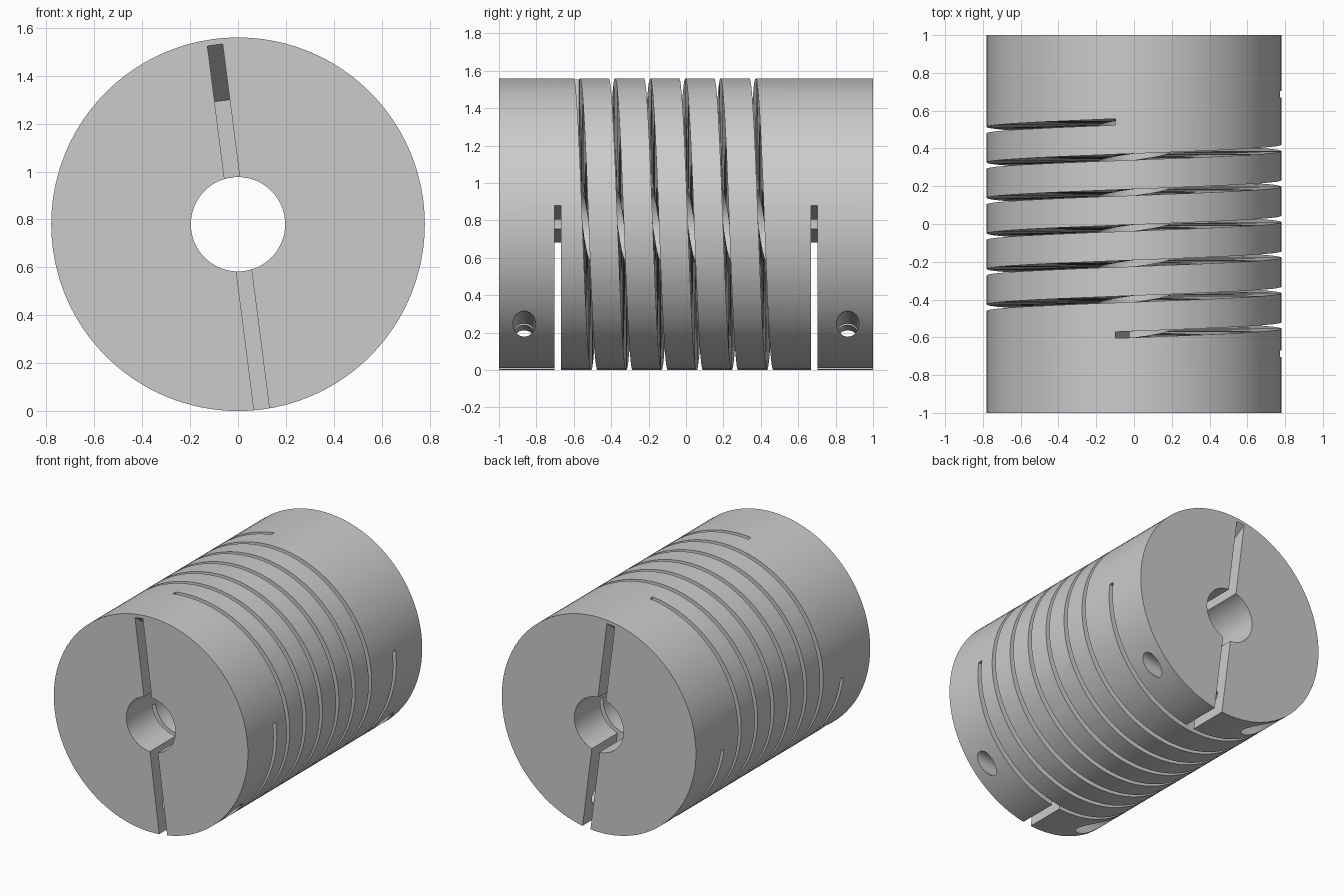
import bpy, bmesh, math
from mathutils import Matrix, Vector

if "Cube" in bpy.data.objects:
    bpy.data.objects.remove(bpy.data.objects["Cube"])

RADIUS, BORE, TILT = 0.78, 0.197, math.radians(7.3)
CENTRE = Matrix.Translation((0, 0, RADIUS))
TILTED = CENTRE @ Matrix.Rotation(-TILT, 4, 'Y')

metal = bpy.data.materials.new("grey_metal")
metal.use_nodes = True
grey = (0.6, 0.6, 0.6, 1)
metal.diffuse_color = grey
metal.node_tree.nodes["Principled BSDF"].inputs["Base Color"].default_value = grey


def finish(name, bm, matrix):
    bmesh.ops.transform(bm, matrix=matrix, verts=bm.verts)
    bmesh.ops.recalc_face_normals(bm, faces=bm.faces)
    mesh = bpy.data.meshes.new(name)
    bm.to_mesh(mesh)
    bm.free()
    mesh.materials.append(metal)
    obj = bpy.data.objects.new(name, mesh)
    bpy.context.collection.objects.link(obj)
    return obj


def cylinder(name, start, end, radius, sides, matrix):
    a, b = Vector(start), Vector(end)
    bm = bmesh.new()
    place = Matrix.Translation((a + b) / 2) @ (b - a).to_track_quat('Z', 'Y').to_matrix().to_4x4()
    bmesh.ops.create_cone(bm, cap_ends=True, segments=sides, radius1=radius,
                          radius2=radius, depth=(b - a).length, matrix=place)
    return finish(name, bm, matrix)


def prism(name, profile, half_width):
    """Extrude a y-z profile sideways, tilted with the clamp."""
    bm = bmesh.new()
    face = bm.faces.new([bm.verts.new((-half_width, y, z)) for y, z in profile])
    new = bmesh.ops.extrude_face_region(bm, geom=[face])["geom"]
    bmesh.ops.translate(bm, vec=(2 * half_width, 0, 0),
                        verts=[v for v in new if isinstance(v, bmesh.types.BMVert)])
    return finish(name, bm, TILTED)


def helix(name, y0, pitch, turns, width, inner, outer, steps):
    """Rectangular ribbon winding around the y axis."""
    bm = bmesh.new()
    rings = []
    for i in range(turns * steps + 1):
        a = -TILT + math.tau * i / steps
        y = y0 + pitch * i / steps
        rings.append([bm.verts.new((r * math.sin(a), y + d * width / 2, r * math.cos(a)))
                      for r, d in ((inner, -1), (outer, -1), (outer, 1), (inner, 1))])
    for p, q in zip(rings, rings[1:]):
        for k in range(4):
            n = (k + 1) % 4
            bm.faces.new((p[k], p[n], q[n], q[k]))
    bm.faces.new(rings[0])
    bm.faces.new(rings[-1])
    return finish(name, bm, CENTRE)


# Main body
body = cylinder("coupling_body", (0, -1, 0), (0, 1, 0), RADIUS, 96, CENTRE)

# Bore and flexing spiral cut
cutters = [
    cylinder("bore_cutter", (0, -1.2, 0), (0, 1.2, 0), BORE, 64, CENTRE),
    helix("spiral_cutter", -0.588, 0.188, 6, 0.033, 0.12, 0.9, 60),
]

# Clamp at each end: sloped slot, relief cut, screw hole and screw head recess
for s in (-1, 1):
    slot = [(1.1, 0.755), (1, 0.755), (0.685, 0.52), (0.685, -0.9), (1.1, -0.9)]
    relief = [(0.669, 0), (0.703, 0), (0.703, -0.95), (0.669, -0.95)]
    cutters += [
        prism("clamp_slot_cutter", [(s * y, z) for y, z in slot], 0.032),
        prism("relief_cutter", [(s * y, z) for y, z in relief], 0.95),
        cylinder("screw_hole_cutter", (-1, s * 0.865, -0.6), (1, s * 0.865, -0.6),
                 0.06, 32, TILTED),
        cylinder("screw_head_cutter", (-1, s * 0.865, -0.6), (-0.25, s * 0.865, -0.6),
                 0.11, 32, TILTED),
    ]

bpy.ops.object.select_all(action='DESELECT')
body.select_set(True)
bpy.context.view_layer.objects.active = body
for c in cutters:
    c.hide_render = True
    mod = body.modifiers.new(c.name, 'BOOLEAN')
    mod.operation = 'DIFFERENCE'
    mod.solver = 'EXACT'
    mod.object = c
    bpy.ops.object.modifier_apply(modifier=mod.name)
for c in cutters:
    bpy.data.objects.remove(c)

bpy.ops.object.shade_smooth_by_angle(angle=math.radians(30))
